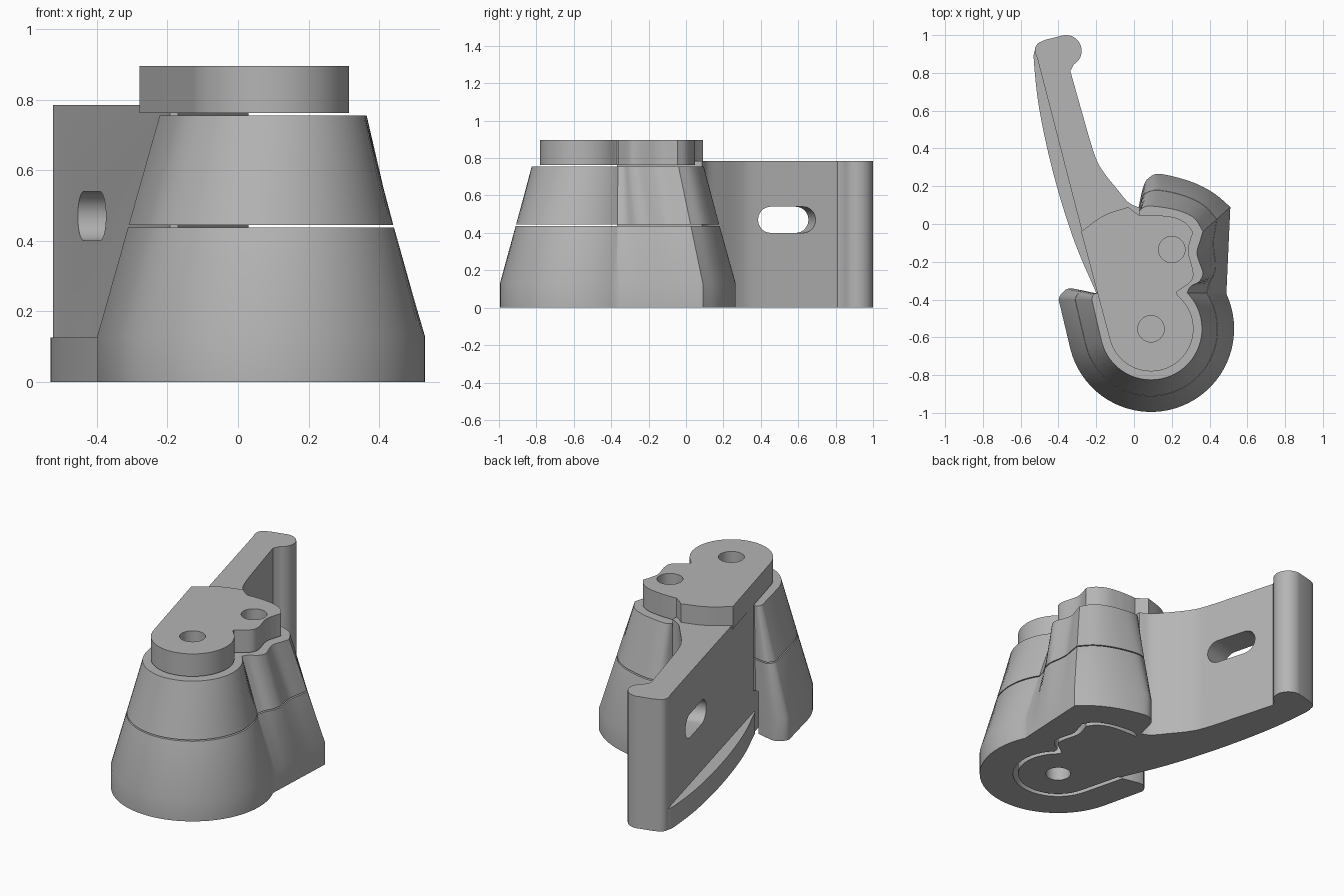
import bpy, bmesh, math
from mathutils import Vector, Matrix

if "Cube" in bpy.data.objects:
    bpy.data.objects.remove(bpy.data.objects["Cube"])

grey = bpy.data.materials.new("plain grey")
grey.use_nodes = True
colour = (0.46, 0.46, 0.46, 1)
grey.diffuse_color = colour
grey.node_tree.nodes["Principled BSDF"].inputs["Base Color"].default_value = colour


def smooth(points, n):
    """Sample n points of a smooth curve through the given points."""
    p = [Vector(q) for q in points]
    p = [2 * p[0] - p[1]] + p + [2 * p[-1] - p[-2]]
    out = []
    for i in range(n):
        s = i / (n - 1) * (len(points) - 1)
        k = min(int(s), len(points) - 2)
        t = s - k
        a, b, c, d = p[k:k + 4]
        out.append(0.5 * (2 * b + (c - a) * t + (2 * a - 5 * b + 4 * c - d) * t * t
                          + (3 * b - a - 3 * c + d) * t ** 3))
    return out


def arc(cx, cy, r, start, end, n):
    angles = [math.radians(start + (end - start) * i / (n - 1)) for i in range(n)]
    return [Vector((cx + r * math.cos(a), cy + r * math.sin(a))) for a in angles]


def lerp(p, q, t):
    return [a.lerp(b, t) for a, b in zip(p, q)]


def loft(name, sections):
    """Solid through matching outlines given as (outline, height)."""
    bm = bmesh.new()
    rings = [[bm.verts.new((v[0], v[1], z)) for v in pts] for pts, z in sections]
    n = len(rings[0])
    for low, high in zip(rings, rings[1:]):
        for i in range(n):
            j = (i + 1) % n
            bm.faces.new((low[i], low[j], high[j], high[i]))
    bm.faces.new(rings[0][::-1])
    bm.faces.new(rings[-1])
    bmesh.ops.recalc_face_normals(bm, faces=bm.faces)
    mesh = bpy.data.meshes.new(name)
    bm.to_mesh(mesh)
    bm.free()
    mesh.materials.append(grey)
    ob = bpy.data.objects.new(name, mesh)
    bpy.context.collection.objects.link(ob)
    return ob


def activate(ob):
    bpy.ops.object.select_all(action='DESELECT')
    ob.select_set(True)
    bpy.context.view_layer.objects.active = ob


def cut(ob, cutter):
    cutter.hide_render = True
    mod = ob.modifiers.new("cut", 'BOOLEAN')
    mod.operation, mod.solver, mod.object = 'DIFFERENCE', 'EXACT', cutter
    activate(ob)
    bpy.ops.object.modifier_apply(modifier=mod.name)
    bpy.data.objects.remove(cutter)


def bore(ob, x, y, low, high):
    cut(ob, loft("bore_cutter", [(arc(x, y, 0.07, 0, 352.5, 48), z) for z in (low, high)]))


CX, CY = 0.09, -0.555   # centre of the rounded front


def outline(cap, r, end, side, back):
    """Cap, round front, right side and back, as separate runs of points."""
    return (smooth(cap, 9)[:-1], arc(CX, CY, r, 194.5, end, 40),
            smooth(side, 26)[1:], smooth(back, 26)[1:])


# Outlines of the wide foot, the narrow top and the core
foot = outline(
    [(-0.2, -0.37), (-0.33, -0.34), (-0.37, -0.355), (-0.395, -0.385), (-0.4, -0.42)],
    0.44, 385, [(0.489, -0.369), (0.51, 0.09)],
    [(0.51, 0.09), (0.42, 0.165), (0.3, 0.225), (0.14, 0.265),
     (0.08, 0.245), (0.05, 0.2), (0.02, 0.07)])
rim = outline(
    [(-0.195, -0.365), (-0.21, -0.37), (-0.218, -0.38), (-0.222, -0.395), (-0.222, -0.415)],
    0.27, 405, [(0.281, -0.364), (0.3, -0.33), (0.345, -0.305), (0.365, -0.26), (0.345, -0.2),
                (0.333, -0.15), (0.35, -0.09), (0.365, -0.04)],
    [(0.365, -0.04), (0.32, 0.03), (0.24, 0.07), (0.14, 0.09),
     (0.075, 0.095), (0.045, 0.085), (0.03, 0.07)])
core = outline(
    [(-0.19, -0.365), (-0.165, -0.46)],
    0.225, 405, [(0.249, -0.396), (0.225, -0.365), (0.255, -0.34), (0.305, -0.3), (0.313, -0.25),
                 (0.288, -0.15), (0.298, -0.09), (0.313, -0.045)],
    [(0.313, -0.045), (0.28, 0.0), (0.22, 0.033), (0.14, 0.045),
     (0.09, 0.047), (0.06, 0.047), (0.03, 0.045)])
foot_path, rim_path = sum(foot, []), sum(rim, [])


def taper(z):
    return lerp(foot_path, rim_path, (z - 0.13) / 0.625), z


# Tapered body in two layers with a thin gap between
lower_body = loft("lower_body", [(foot_path, 0), taper(0.13), taper(0.437)])
upper_body = loft("upper_body", [taper(0.444), taper(0.755)])

# Clearance groove around the core, seen from beneath
inner = [Vector((-0.209, -0.3))] + sum(core[1:], [])
outer = [Vector((-0.235, -0.307))] + lerp(sum(core[1:], []), sum(rim[1:], []), 0.62)
groove = outer + inner[::-1]
cut(lower_body, loft("groove_cutter", [(groove, -0.1), (groove, 0.25)]))

# Raised top block
block_path = sum(core[1:], []) + [Vector((0.0, 0.065))] + smooth(
    [(-0.03, 0.09), (-0.16, 0.045), (-0.28, -0.04)], 12)
top_block = loft("top_block", [(block_path, 0.762), (block_path, 0.896)])

# Round bores in the block and beneath the body
for part in (top_block, upper_body):
    bore(part, CX, CY, 0.5, 1.0)
    bore(part, 0.2, -0.135, 0.5, 1.0)
bore(lower_body, CX, CY, -0.1, 0.3)

# Lever arm with a rounded bead at its tip
bead = arc(-0.36, 0.917, 0.083, 100, -60, 20)
arm_path = (smooth([(-0.51, 0.87), (-0.525, 0.92), (-0.51, 0.955), (-0.47, 0.975)], 10) + bead
            + smooth([(-0.337, 0.81), (-0.275, 0.59), (-0.21, 0.37), (-0.165, 0.28),
                      (-0.09, 0.185), (-0.03, 0.115), (0.03, 0.085)], 30)
            + [Vector(p) for p in ((0.03, 0.03), (-0.17, -0.37), (-0.193, -0.36))])
lever_arm = loft("lever_arm", [(arm_path, 0), (arm_path, 0.785)])

# Rounded slot through the arm, square to its outer wall
slot = arc(0.09, 0, 0.07, -90, 90, 16) + arc(-0.09, 0, 0.07, 90, 270, 16)
slot_cutter = loft("slot_cutter", [(slot, -0.3), (slot, 0.3)])
along, through = Vector((-0.25, 0.968, 0)).normalized(), Vector((0.968, 0.25, 0)).normalized()
turn = Matrix((along, Vector((0, 0, 1)), through)).transposed().to_4x4()
slot_cutter.data.transform(Matrix.Translation((-0.335, 0.52, 0.47)) @ turn)
cut(lever_arm, slot_cutter)

# Low curved ledge along the outer wall of the arm
ledge_path = smooth([(-0.525, 0.92), (-0.53, 0.86), (-0.5, 0.6), (-0.425, 0.26),
                     (-0.32, -0.08), (-0.2, -0.365)], 32) + [
    Vector((-0.17, -0.35)), Vector((-0.49, 0.9))]
arm_ledge = loft("arm_ledge", [(ledge_path, 0), (ledge_path, 0.125)])

for ob in (lower_body, upper_body, top_block, lever_arm, arm_ledge):
    activate(ob)
    bpy.ops.object.shade_smooth_by_angle(angle=math.radians(30))
